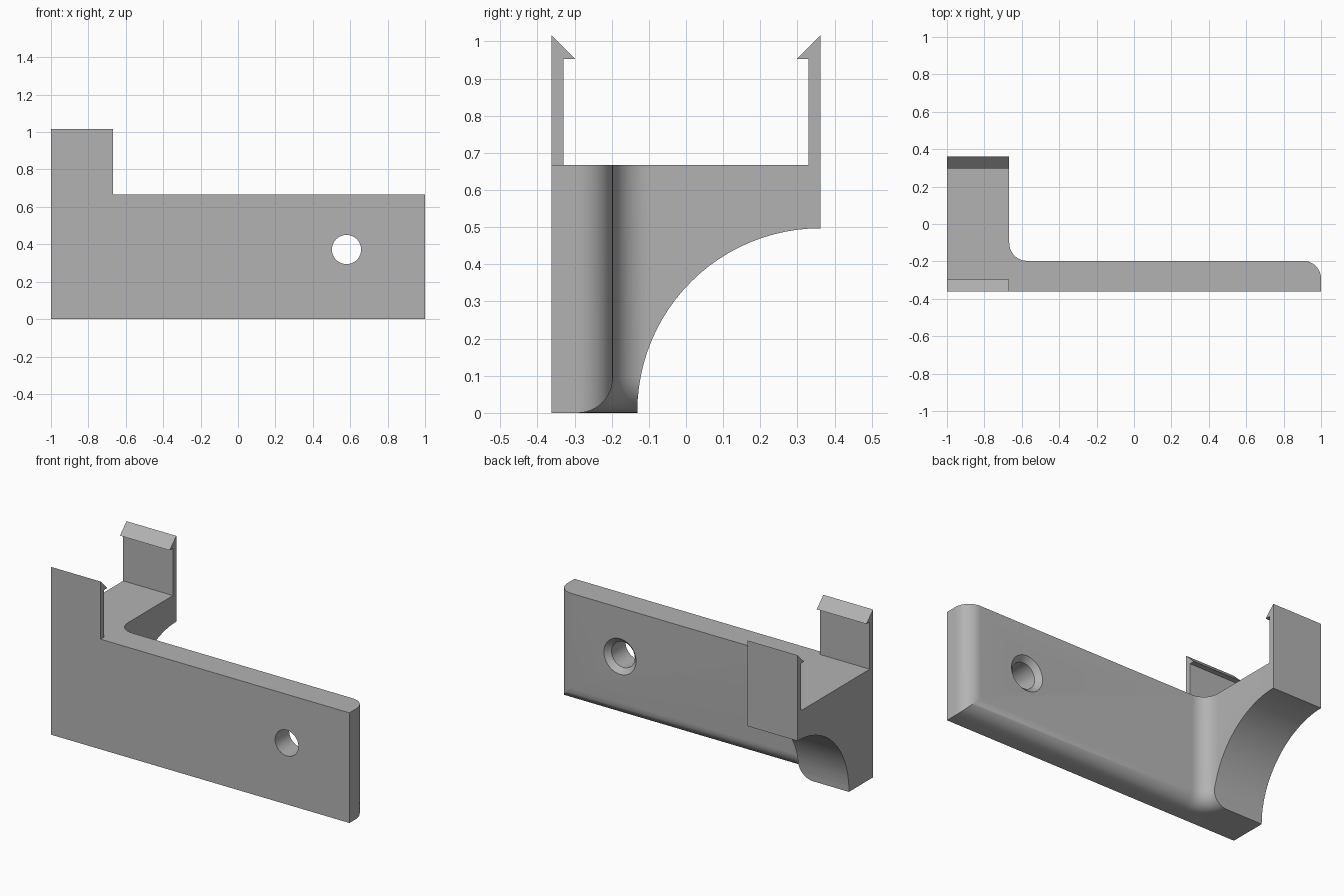
import bpy, bmesh
from math import sin, cos, pi, radians

cube = bpy.data.objects.get("Cube")
if cube:
    bpy.data.objects.remove(cube, do_unlink=True)

grey = bpy.data.materials.new("plain grey")
grey.use_nodes = True
colour = (0.45, 0.45, 0.45, 1)
grey.diffuse_color = colour
grey.node_tree.nodes["Principled BSDF"].inputs["Base Color"].default_value = colour

FRONT, BACK = -0.362, 0.362      # overall depth
PLATE = -0.197                   # back face of the plate
ARM = -0.667                     # inner side of the arm
TOP = 0.667
R = 0.095                        # rounding radius
STEPS = 12


def finish(name, bm):
    bmesh.ops.recalc_face_normals(bm, faces=bm.faces)
    mesh = bpy.data.meshes.new(name)
    bm.to_mesh(mesh)
    bm.free()
    mesh.materials.append(grey)
    obj = bpy.data.objects.new(name, mesh)
    bpy.context.collection.objects.link(obj)
    return obj


def activate(obj):
    bpy.ops.object.select_all(action='DESELECT')
    obj.select_set(True)
    bpy.context.view_layer.objects.active = obj


def outline(theta):
    """L-shaped section, shrunk along its inner side by the bottom rounding."""
    d = R * (1 - sin(theta))
    pts = [(-1, FRONT), (1, FRONT)]
    for i in range(STEPS + 1):
        a = theta * i / STEPS
        pts.append((1 - R + R * cos(a), PLATE - R + R * sin(a)))
    for i in range(STEPS + 1):
        a = 1.5 * pi - 0.5 * pi * i / STEPS
        pts.append((ARM + R + (R + d) * cos(a), PLATE + R + (R + d) * sin(a)))
    return pts + [(ARM - d, BACK), (-1, BACK)]


def cut(obj, location, rotation, r1, r2, depth, sides):
    bpy.ops.mesh.primitive_cone_add(vertices=sides, radius1=r1, radius2=r2, depth=depth,
                                    location=location, rotation=rotation)
    cutter = bpy.context.object
    cutter.hide_render = True
    cutter.data.materials.append(grey)
    activate(obj)
    mod = obj.modifiers.new("cut", 'BOOLEAN')
    mod.operation, mod.solver, mod.object = 'DIFFERENCE', 'EXACT', cutter
    bpy.ops.object.modifier_apply(modifier=mod.name)
    bpy.data.objects.remove(cutter, do_unlink=True)


# Plate and arm: stacked outlines
bm = bmesh.new()
angles = [0.5 * pi * i / STEPS for i in range(STEPS + 1)]
levels = [(t, R * (1 - cos(t))) for t in angles] + [(pi / 2, TOP)]
rings = [[bm.verts.new((x, y, z)) for x, y in outline(t)] for t, z in levels]
for low, high in zip(rings, rings[1:]):
    for i in range(len(low)):
        j = (i + 1) % len(low)
        bm.faces.new((low[i], low[j], high[j], high[i]))
bm.faces.new(rings[0][::-1])
bm.faces.new(rings[-1])
bmesh.ops.remove_doubles(bm, verts=bm.verts, dist=1e-5)
body = finish("bracket_body", bm)

# Curved underside of the arm
cut(body, (-0.7, BACK, 0.004), (0, radians(90), 0), 0.493, 0.493, 1.0, 96)

# Screw hole with a countersink at the back
along_y = (radians(-90), 0, 0)
cut(body, (0.58, -0.28, 0.372), along_y, 0.078, 0.078, 0.5, 48)
cut(body, (0.58, PLATE - 0.01, 0.372), along_y, 0.078, 0.118, 0.04, 48)
activate(body)
bpy.ops.object.shade_smooth_by_angle(angle=radians(30))

# Barbed clips, one at the front and its mirror at the back
bm = bmesh.new()
profile = [(FRONT, TOP), (-0.33, TOP), (-0.33, 0.953), (-0.298, 0.953), (FRONT, 1.016)]
face = bm.faces.new([bm.verts.new((-1, y, z)) for y, z in profile])
side = bmesh.ops.extrude_face_region(bm, geom=[face])
bmesh.ops.translate(bm, vec=(1 + ARM, 0, 0),
                    verts=[v for v in side["geom"] if isinstance(v, bmesh.types.BMVert)])
clips = finish("barbed_clips", bm)
mirror = clips.modifiers.new("mirror", 'MIRROR')
mirror.use_axis = (False, True, False)
